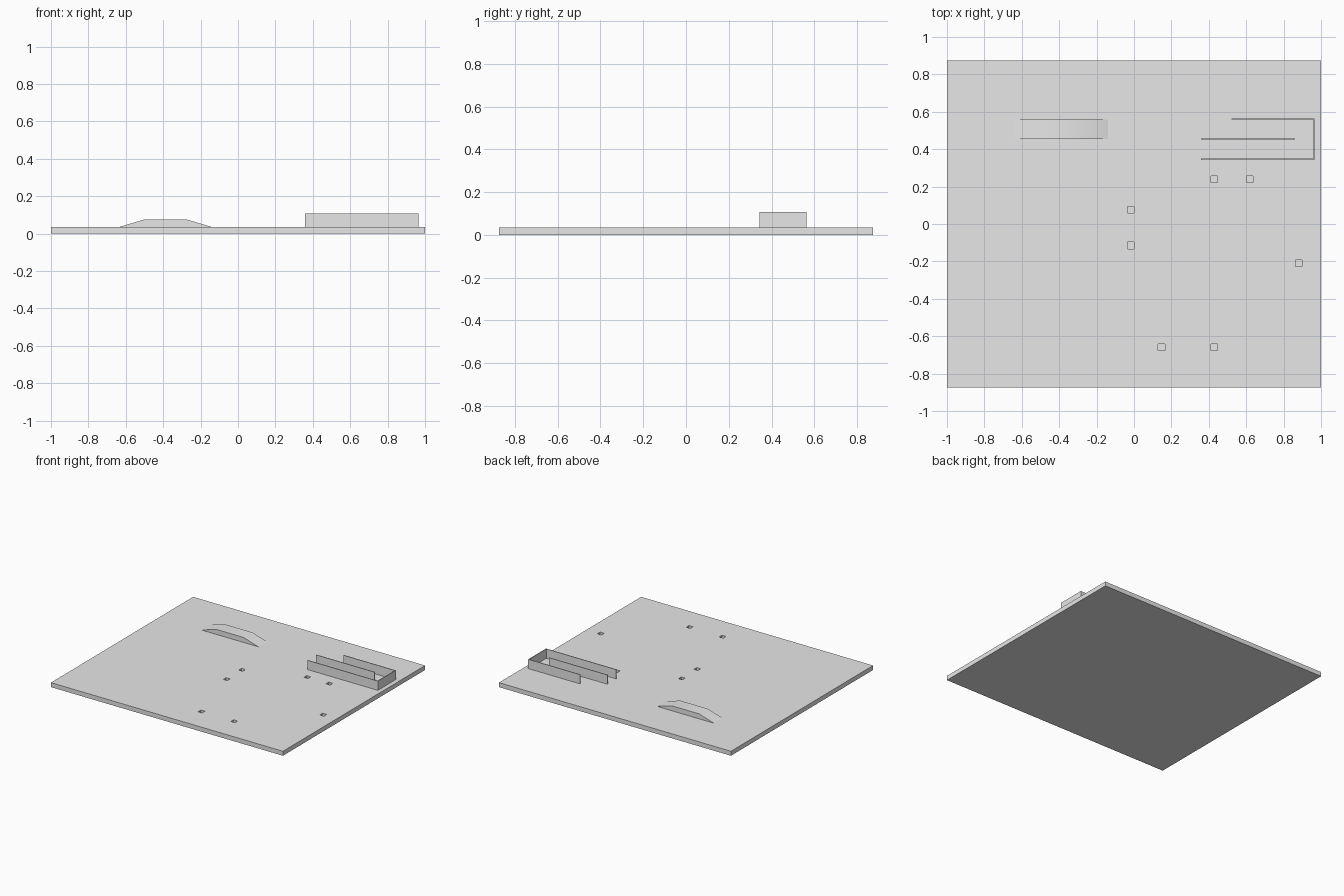
import bpy, bmesh
from mathutils import Matrix, Vector

cube = bpy.data.objects.get("Cube")
if cube:
    bpy.data.objects.remove(cube, do_unlink=True)

grey = bpy.data.materials.new("light_grey")
grey.use_nodes = True
grey.diffuse_color = (0.8, 0.8, 0.8, 1)
grey.node_tree.nodes["Principled BSDF"].inputs["Base Color"].default_value = (0.8, 0.8, 0.8, 1)

TOP = 0.035      # upper surface of the slab
WALL = 0.006     # wall thickness
WALL_TOP = 0.107


def add_box(bm, low, high):
    low, high = Vector(low), Vector(high)
    m = Matrix.Translation((low + high) / 2) @ Matrix.Diagonal((*(high - low), 1))
    bmesh.ops.create_cube(bm, size=1, matrix=m)


def finish(name, bm):
    bmesh.ops.recalc_face_normals(bm, faces=bm.faces)
    mesh = bpy.data.meshes.new(name)
    bm.to_mesh(mesh)
    bm.free()
    mesh.materials.append(grey)
    obj = bpy.data.objects.new(name, mesh)
    bpy.context.collection.objects.link(obj)
    return obj


# Ground slab
bm = bmesh.new()
add_box(bm, (-1, -0.875, 0), (1, 0.875, TOP))
ground = finish("ground_slab", bm)

# Small square pits cut into the slab
pits = [(-0.017, 0.075), (-0.017, -0.115), (0.43, 0.24), (0.62, 0.24),
        (0.882, -0.21), (0.147, -0.66), (0.43, -0.66)]
bm = bmesh.new()
half = 0.0175
for x, y in pits:
    add_box(bm, (x - half, y - half, TOP - 0.02), (x + half, y + half, TOP + 0.02))
cutter = finish("pit_cutter", bm)
cutter.hide_render = True
mod = ground.modifiers.new("pits", 'BOOLEAN')
mod.operation, mod.solver, mod.object = 'DIFFERENCE', 'EXACT', cutter
bpy.context.view_layer.objects.active = ground
bpy.ops.object.modifier_apply(modifier=mod.name)
bpy.data.objects.remove(cutter, do_unlink=True)

# Raised platform with a ramp at each end
bm = bmesh.new()
profile = [(-0.635, TOP), (-0.14, TOP), (-0.27, 0.074), (-0.505, 0.074)]
face = bm.faces.new([bm.verts.new((x, 0.455, z)) for x, z in profile])
side = bmesh.ops.extrude_face_region(bm, geom=[face])["geom"]
bmesh.ops.translate(bm, vec=(0, 0.105, 0),
                    verts=[v for v in side if isinstance(v, bmesh.types.BMVert)])
ramp = finish("ramp_platform", bm)
bpy.ops.object.select_all(action='DESELECT')
ramp.select_set(True)
bpy.context.view_layer.objects.active = ramp
bpy.ops.object.shade_smooth_by_angle()

# Thin walls forming the open corridor
walls = {
    "front_wall": ((0.358, 0.343), (0.966, 0.343 + WALL)),
    "middle_wall": ((0.358, 0.452), (0.86, 0.452 + WALL)),
    "back_wall": ((0.52, 0.558), (0.966, 0.558 + WALL)),
    "end_wall": ((0.966 - WALL, 0.343 + WALL), (0.966, 0.558)),
}
for name, (low, high) in walls.items():
    bm = bmesh.new()
    add_box(bm, (*low, TOP), (*high, WALL_TOP))
    finish(name, bm)
